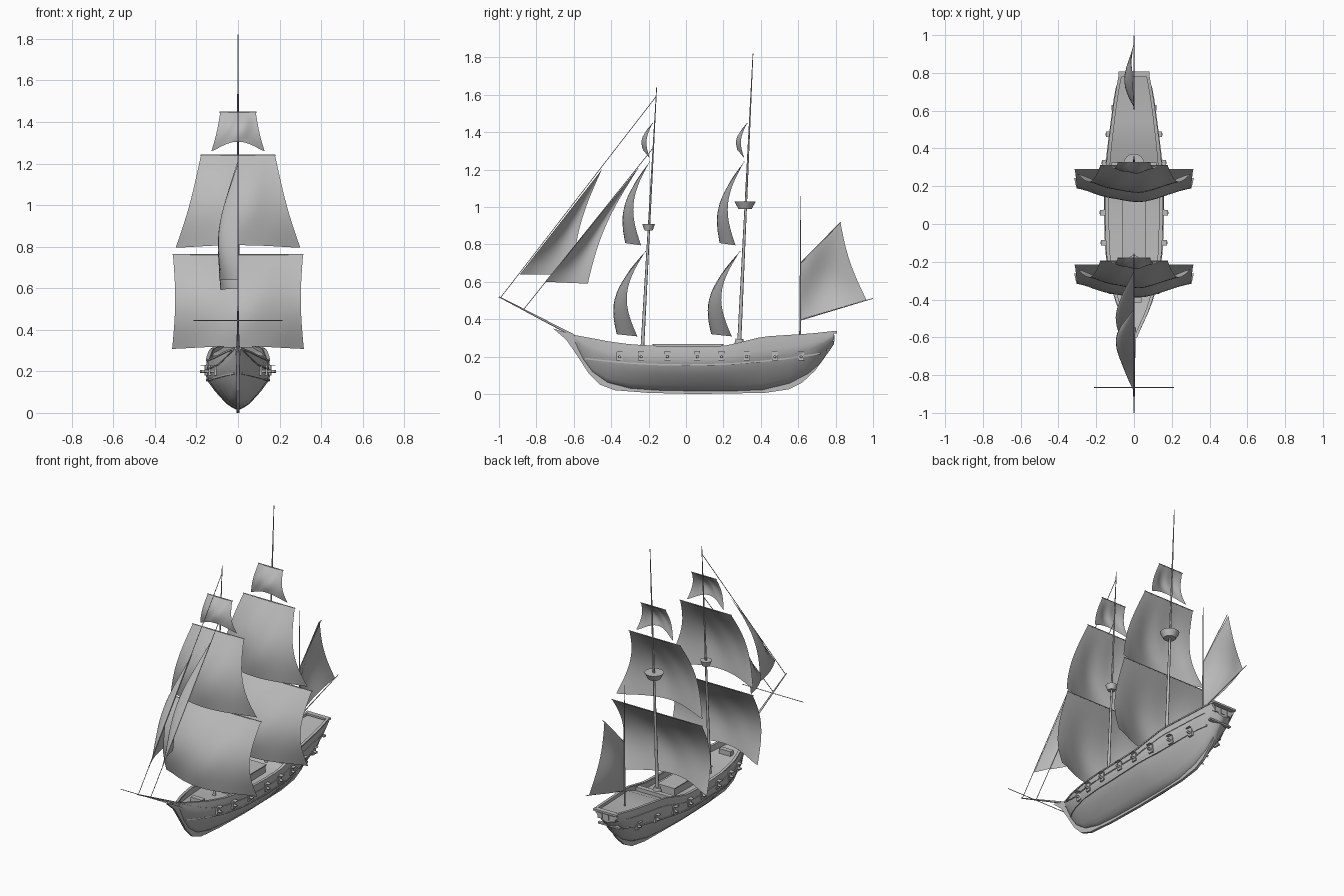
import bpy
import bmesh
from math import sin, pi
from mathutils import Vector

if "Cube" in bpy.data.objects:
    bpy.data.objects.remove(bpy.data.objects["Cube"])

grey = bpy.data.materials.new("plain_grey")
grey.use_nodes = True
grey.diffuse_color = (0.5, 0.5, 0.5, 1)
grey.node_tree.nodes["Principled BSDF"].inputs["Base Color"].default_value = (0.5, 0.5, 0.5, 1)


def finish(name, bm, smooth=None):
    """Turn a bmesh into a named object with the shared material."""
    mesh = bpy.data.meshes.new(name)
    bm.to_mesh(mesh)
    bm.free()
    ob = bpy.data.objects.new(name, mesh)
    bpy.context.collection.objects.link(ob)
    mesh.materials.append(grey)
    if smooth:
        bpy.ops.object.select_all(action="DESELECT")
        ob.select_set(True)
        bpy.context.view_layer.objects.active = ob
        bpy.ops.object.shade_smooth_by_angle(angle=smooth)
    return ob


def grid(name, rows, smooth=0.7, caps=False):
    """Skin a list of equally long point rows."""
    bm = bmesh.new()
    vs = [[bm.verts.new(p) for p in row] for row in rows]
    for a, b in zip(vs, vs[1:]):
        for i in range(len(a) - 1):
            bm.faces.new((a[i], a[i + 1], b[i + 1], b[i]))
    if caps:
        bm.faces.new(vs[0])
        bm.faces.new(vs[-1][::-1])
    bmesh.ops.remove_doubles(bm, verts=bm.verts, dist=0.0002)
    if caps:
        bmesh.ops.recalc_face_normals(bm, faces=bm.faces)
    return finish(name, bm, smooth)


def spar(name, a, b, r1, r2, sides=8):
    """Tapered round pole between two points."""
    a, b = Vector(a), Vector(b)
    bm = bmesh.new()
    bmesh.ops.create_cone(bm, cap_ends=True, segments=sides, radius1=r1, radius2=r2, depth=(b - a).length)
    turn = (b - a).to_track_quat("Z", "Y").to_matrix().to_4x4()
    turn.translation = (a + b) / 2
    bm.transform(turn)
    return finish(name, bm, 0.9)


def box(name, centre, size):
    bm = bmesh.new()
    bmesh.ops.create_cube(bm, size=1)
    bmesh.ops.scale(bm, vec=size, verts=bm.verts)
    bmesh.ops.translate(bm, vec=centre, verts=bm.verts)
    return finish(name, bm)


# Hull stations: y, keel height, rail height, half width
STATIONS = [(-0.60, 0.28, 0.312, 0.012), (-0.55, 0.18, 0.303, 0.034), (-0.50, 0.115, 0.294, 0.06),
            (-0.42, 0.06, 0.278, 0.092), (-0.30, 0.03, 0.262, 0.128), (-0.15, 0.02, 0.253, 0.15),
            (0.05, 0.016, 0.25, 0.157), (0.20, 0.016, 0.253, 0.157), (0.27, 0.017, 0.268, 0.154),
            (0.41, 0.022, 0.303, 0.139), (0.55, 0.055, 0.312, 0.12), (0.65, 0.105, 0.318, 0.106),
            (0.72, 0.165, 0.325, 0.094), (0.79, 0.265, 0.333, 0.08)]
SECTION = [(0.05, 0), (0.2, 0.05), (0.36, 0.12), (0.71, 0.38), (0.95, 0.6), (1, 0.76), (0.95, 1)]


def hull_at(y):
    for a, b in zip(STATIONS, STATIONS[1:]):
        if y <= b[0]:
            t = (y - a[0]) / (b[0] - a[0])
            return [p + (q - p) * t for p, q in zip(a, b)]
    return list(STATIONS[-1])


def hull_x(y, z):
    _, keel, rail, half = hull_at(y)
    f = min(max((z - keel) / (rail - keel), 0), 1)
    for (xa, za), (xb, zb) in zip(SECTION, SECTION[1:]):
        if f <= zb:
            return half * (xa + (xb - xa) * (f - za) / (zb - za))
    return half * SECTION[-1][0]


# Hull shell, bulwarks and deck in one closed skin
rows = []
for y, keel, rail, half in STATIONS:
    deck = max(rail - (0.016 if y > 0.3 else 0.035), keel + 0.002)
    side = [(x * half, keel + z * (rail - keel)) for x, z in SECTION]
    side += [(0.85 * half, rail), (0.85 * half, deck), (0, deck)]
    loop = side + [(-x, z) for x, z in side[-2::-1]]
    rows.append([(x, y, z) for x, z in loop] + [(side[0][0], y, keel)])
grid("hull", rows, 0.6, caps=True)

# Keel, stem and rudder as one thin plate
outer = [(-0.71, 0.35), (-0.64, 0.29), (-0.585, 0.21), (-0.52, 0.11), (-0.46, 0.05), (-0.38, 0.02), (-0.2, 0.006),
         (0.05, 0), (0.42, 0.006), (0.55, 0.025), (0.62, 0.06), (0.69, 0.125), (0.73, 0.18)]
inner = [(0.68, 0.17), (0.5, 0.06), (0.2, 0.03), (-0.3, 0.04), (-0.42, 0.08), (-0.5, 0.16), (-0.57, 0.3), (-0.6, 0.315)]
bm = bmesh.new()
face = bm.faces.new([bm.verts.new((-0.008, y, z)) for y, z in outer + inner])
ext = bmesh.ops.extrude_face_region(bm, geom=[face])
bmesh.ops.translate(bm, vec=(0.016, 0, 0), verts=[v for v in ext["geom"] if isinstance(v, bmesh.types.BMVert)])
bmesh.ops.recalc_face_normals(bm, faces=bm.faces)
finish("keel_and_stem", bm)


def strake(name, y0, y1, height, out, thick):
    """Moulding that follows the hull side at a given height rule."""
    for s, label in ((1, "left"), (-1, "right")):
        rows = []
        for i in range(25):
            y = y0 + (y1 - y0) * i / 24
            z = height(y)
            x = hull_x(y, z)
            rows.append([(s * (x + dx), y, z + dz) for dx, dz in
                         ((-0.012, -thick), (out, -thick), (out, thick), (-0.012, thick), (-0.012, -thick))])
        grid(f"{label}_{name}", rows, 0.5, caps=True)


strake("top_rail", -0.6, 0.79, lambda y: hull_at(y)[2], 0.005, 0.004)
strake("upper_wale", -0.58, 0.78, lambda y: hull_at(y)[2] - 0.045 * min(1, (y + 0.6) * 6), 0.004, 0.003)
strake("lower_wale", -0.54, 0.72, lambda y: 0.155 + 0.12 * y * y, 0.004, 0.004)

# Gun ports with frames, lids and barrels
for y in (-0.355, -0.24, -0.1, 0.06, 0.19, 0.325, 0.475, 0.615):
    z = 0.203
    for s, label in ((1, "left"), (-1, "right")):
        x = hull_x(y, z)
        box(f"{label}_port_frame", (s * x, y, z), (0.012, 0.032, 0.048))
        box(f"{label}_port_lid", (s * (x + 0.012), y, z + 0.026), (0.026, 0.03, 0.004))
        spar(f"{label}_gun_barrel", (s * (x - 0.02), y, z - 0.005), (s * (x + 0.026), y, z - 0.003), 0.009, 0.007)

# Deck fittings
box("main_hatch", (0, 0.01, 0.24), (0.11, 0.37, 0.05))
box("hatch_cover", (0, 0.01, 0.264), (0.12, 0.38, 0.006))
box("quarterdeck_step", (0, 0.31, 0.262), (0.24, 0.03, 0.03))
box("forecastle_bitts", (0, -0.4, 0.255), (0.08, 0.03, 0.03))
box("stern_rail", (0, 0.792, 0.33), (0.165, 0.03, 0.012))
box("stern_sill", (0, 0.76, 0.235), (0.15, 0.02, 0.01))
for x in (-0.045, 0, 0.045):
    box("stern_window", (x, 0.789, 0.297), (0.03, 0.01, 0.035))

# Masts, bowsprit and remaining spars
spar("fore_mast", (0, -0.236, 0.2), (0, -0.157, 1.64), 0.01, 0.002)
spar("main_mast", (0, 0.282, 0.22), (0, 0.358, 1.82), 0.011, 0.002)
spar("mizzen_mast", (0, 0.61, 0.28), (0, 0.614, 1.06), 0.005, 0.002)
spar("bowsprit", (0, -0.55, 0.285), (0, -1.0, 0.52), 0.008, 0.003)
spar("bowsprit_yard", (-0.213, -0.865, 0.445), (0.213, -0.865, 0.445), 0.002, 0.002)
spar("spanker_boom", (0, 0.61, 0.395), (0, 0.998, 0.511), 0.003, 0.002)
spar("spanker_gaff", (0, 0.612, 0.70), (0, 0.828, 0.92), 0.002, 0.002)
spar("outer_stay", (0, -0.16, 1.59), (0, -0.99, 0.517), 0.002, 0.002, 5)
spar("inner_stay", (0, -0.172, 1.32), (0, -0.87, 0.45), 0.002, 0.002, 5)
spar("fore_top", (0, -0.2, 0.875), (0, -0.2, 0.908), 0.022, 0.034, 16)
spar("main_top", (0, 0.316, 0.99), (0, 0.316, 1.028), 0.036, 0.056, 16)
spar("main_mast_foot", (0, 0.285, 0.26), (0, 0.286, 0.295), 0.028, 0.02, 12)


def square_sail(name, shift, top, bottom, curve, belly, arch):
    """Billowing sail; top and bottom are (y, z, half width)."""
    rows = []
    for j in range(15):
        v = j / 14
        y0, z0, half = [a + (b - a) * v for a, b in zip(top, bottom)]
        row = []
        for i in range(21):
            u = i / 10 - 1
            full = (1 - u * u) ** 1.4
            ripple = 0.005 * sin(7 * u + 5 * v) * sin(pi * v) * full
            y = y0 + shift - curve * sin(pi * v) - belly * v * full + ripple
            row.append((u * half * (1 - 0.04 * sin(pi * v) * (arch > 0)), y, z0 + arch * v * full))
        rows.append(row)
    grid(name, rows)
    w = top[2] + 0.003
    spar(name + "_yard", (-w, top[0] + shift, top[1]), (w, top[0] + shift, top[1]), 0.003, 0.003, 6)


for mast, shift in (("fore", -0.505), ("main", 0)):
    square_sail(mast + "_course", shift, (0.288, 0.762, 0.313), (0.245, 0.308, 0.317), 0.077, 0.11, 0.012)
    square_sail(mast + "_topsail", shift, (0.31, 1.24, 0.178), (0.265, 0.795, 0.3), 0.063, 0.085, 0.012)
    square_sail(mast + "_topgallant", shift, (0.326, 1.447, 0.085), (0.312, 1.26, 0.128), 0.025, 0.037, 0.045)


def fore_aft_sail(name, tack, head, clew, peak, hollow, bulge, sag):
    """Sail in the long plane between a luff and a leech, filled to the right."""
    tack, head, clew, peak = map(Vector, (tack, head, clew, peak))
    rows = []
    for j in range(15):
        v = j / 14
        luff, leech = tack.lerp(head, v), clew.lerp(peak, v)
        leech.y -= hollow * sin(pi * v)
        leech.x -= sag * sin(pi * v)
        row = []
        for i in range(9):
            p = luff.lerp(leech, i / 8)
            p.x -= bulge * sin(pi * i / 8) * (0.3 + 0.7 * sin(pi * v)) * (1 - v * v)
            row.append(p)
        rows.append(row)
    grid(name, rows)


fore_aft_sail("outer_jib", (0, -0.888, 0.64), (0, -0.45, 1.2), (-0.09, -0.61, 0.64), (0, -0.45, 1.2), 0.03, 0.05, 0.035)
fore_aft_sail("inner_jib", (0, -0.754, 0.6), (0, -0.25, 1.215), (-0.085, -0.525, 0.59), (0, -0.25, 1.215), 0.04, 0.05, 0.04)
fore_aft_sail("spanker", (0, 0.618, 0.4), (0, 0.618, 0.71), (0, 0.965, 0.503), (-0.01, 0.826, 0.918), 0.02, 0.055, 0.01)
